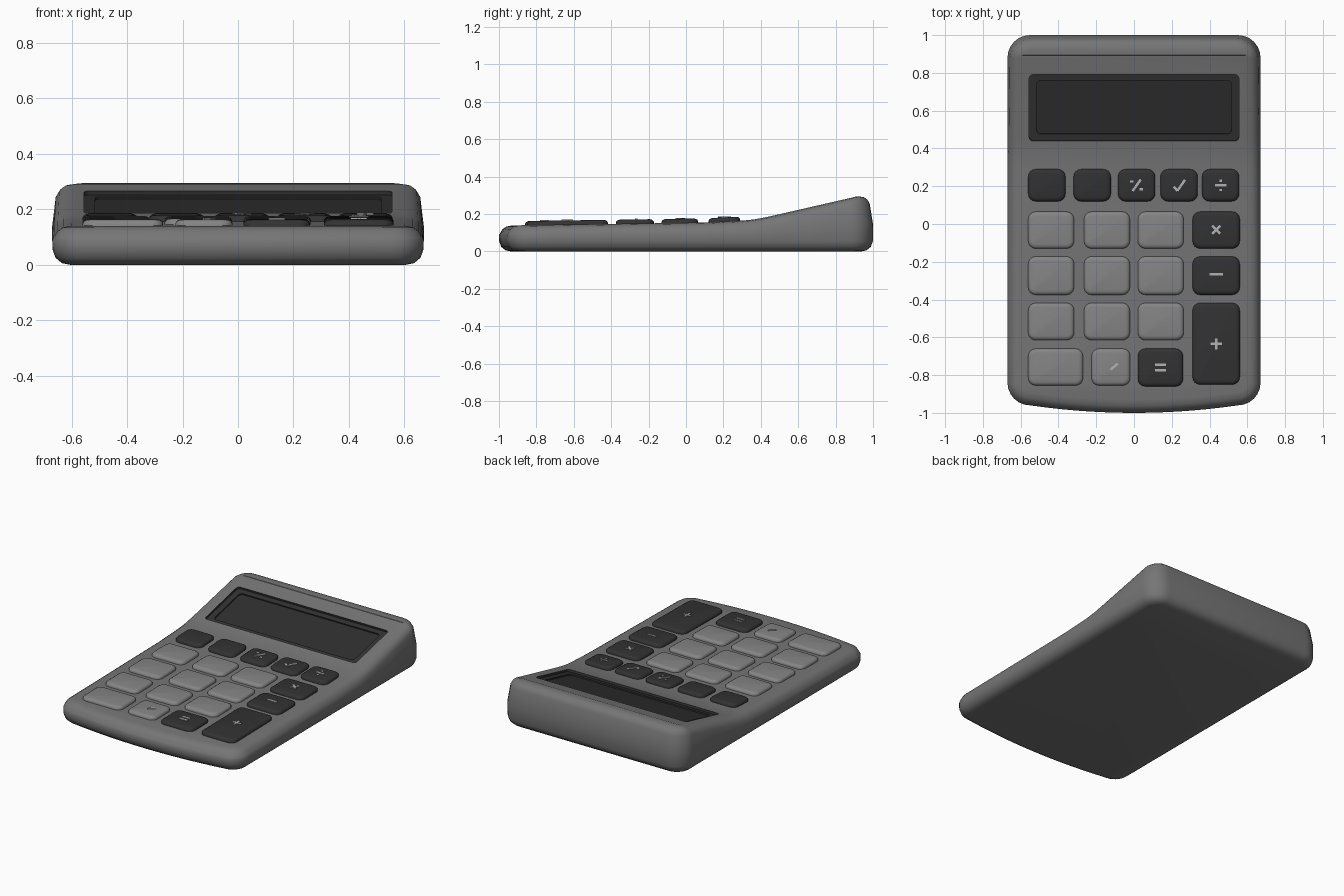
import bpy, bmesh, math
from mathutils import Matrix

if "Cube" in bpy.data.objects:
    bpy.data.objects.remove(bpy.data.objects["Cube"])


def material(name, v):
    m = bpy.data.materials.new(name)
    m.diffuse_color = (v, v, v, 1)
    m.use_nodes = True
    m.node_tree.nodes["Principled BSDF"].inputs["Base Color"].default_value = m.diffuse_color
    return m


BODY = material("body grey", 0.18)
LIGHT = material("light key grey", 0.235)
DARK = material("dark charcoal", 0.032)
SCREEN = material("screen charcoal", 0.028)
MARK = material("pale symbol grey", 0.45)

# side profile of the top face: (y, z)
PROFILE = [(-1, .138), (-.9, .14), (.1, .155), (.3, .165), (.36, .171), (.4, .178),
           (.45, .188), (.9, .291), (.95, .297), (1, .297)]


def height(y):
    y = max(-1, min(1, y))
    for (y0, z0), (y1, z1) in zip(PROFILE, PROFILE[1:]):
        if y <= y1:
            return z0 + (z1 - z0) * (y - y0) / (y1 - y0)
    return PROFILE[-1][1]


def arc(cx, cy, r, a0, steps=6):
    return [(cx + r * math.cos(math.radians(a0 + 90 * i / steps)),
             cy + r * math.sin(math.radians(a0 + 90 * i / steps))) for i in range(steps + 1)]


def rounded_rect(x0, x1, y0, y1, r, d=0):
    q = r - d
    return (arc(x1 - r, y0 + r, q, -90, 4) + arc(x1 - r, y1 - r, q, 0, 4)
            + arc(x0 + r, y1 - r, q, 90, 4) + arc(x0 + r, y0 + r, q, 180, 4))


def loft(name, rings, mat, strip_top=0):
    """Skin stacked rings; strip_top = half-outline count for a curved top face."""
    bm = bmesh.new()
    rows = [[bm.verts.new(p) for p in ring] for ring in rings]
    n = len(rows[0])
    for a, b in zip(rows, rows[1:]):
        for i in range(n):
            bm.faces.new((a[i], a[(i + 1) % n], b[(i + 1) % n], b[i]))
    bm.faces.new(rows[0][::-1])
    t = rows[-1]
    if strip_top:
        bm.faces.new((t[0], t[1], t[n - 1]))
        for i in range(1, strip_top - 1):
            bm.faces.new((t[i], t[i + 1], t[n - i - 1], t[n - i]))
    else:
        bm.faces.new(t)
    bmesh.ops.recalc_face_normals(bm, faces=bm.faces)
    me = bpy.data.meshes.new(name)
    bm.to_mesh(me)
    bm.free()
    me.materials.append(mat)
    ob = bpy.data.objects.new(name, me)
    bpy.context.collection.objects.link(ob)
    return ob


def activate(ob):
    bpy.ops.object.select_all(action='DESELECT')
    ob.select_set(True)
    bpy.context.view_layer.objects.active = ob


def smooth(ob, deg):
    activate(ob)
    bpy.ops.object.shade_smooth_by_angle(angle=math.radians(deg))


# body: rounded outline with a bowed front edge
def half_outline(d):
    r, xc = .12, .55
    pts = [(xc * i / 6, -1 + d + .04 * (i / 6) ** 2) for i in range(6)]
    pts += arc(xc, -.84, r - d, -90)
    pts += [(.67 - d, y) for y in (-.5, .1, .3, .36, .4, .45, .65)]
    return pts + arc(xc, .88, r - d, 0)


def body_ring(d, zfunc, lean=0):
    half = half_outline(d)
    full = half + [(-x, y) for x, y in half[:0:-1]]
    ring = []
    for x, y in full:
        h = height(y)
        k = 1 - lean * (h - .14)
        ring.append((x * k, y * (k if y > .9 else 1), zfunc(h)))
    return ring


body = loft("body", [
    body_ring(.065, lambda h: 0),
    body_ring(.035, lambda h: .006),
    body_ring(.012, lambda h: .025),
    body_ring(.001, lambda h: .055),
    body_ring(0, lambda h: .04 + .35 * h),
    body_ring(.005, lambda h: h - .042, .08),
    body_ring(.018, lambda h: h - .02, .08),
    body_ring(.038, lambda h: h - .006, .08),
    body_ring(.07, lambda h: h, .08),
], BODY, len(half_outline(0)))

# stepped display recess
tilt = Matrix.Translation((0, .615, height(.615))) @ Matrix.Rotation(math.atan(.229), 4, 'X')
for hw, hl, depth, mat in ((.555, .18, .014, DARK), (.515, .145, .022, SCREEN)):
    outline = rounded_rect(-hw, hw, -hl, hl, .02)
    cutter = loft("display_cutter", [[(x, y, z) for x, y in outline] for z in (-depth, .06)], mat)
    cutter.matrix_world = tilt
    cutter.hide_render = True
    mod = body.modifiers.new("display_recess", 'BOOLEAN')
    mod.operation = 'DIFFERENCE'
    mod.solver = 'EXACT'
    mod.material_mode = 'TRANSFER'
    mod.object = cutter
    activate(body)
    bpy.ops.object.modifier_apply(modifier=mod.name)
    bpy.data.objects.remove(cutter)
smooth(body, 35)


# keys
def key(name, x0, x1, y0, y1, mat):
    rings = [[(x, y, height(y) + z) for x, y in rounded_rect(x0, x1, y0, y1, .04, d)]
             for d, z in ((0, -.012), (0, .008), (.004, .015), (.012, .02), (.022, .022))]
    smooth(loft(name, rings, mat), 40)


for i, x in enumerate((-.56, -.32, -.085, .14, .36)):
    key(f"function_key_{i + 1}", x, x + .197, .12, .29, DARK)
for j, (y0, y1) in enumerate(((-.13, .065), (-.375, -.172), (-.615, -.418))):
    for i, x in enumerate((-.56, -.265, .02)):
        key(f"number_key_{j * 3 + i + 1}", x, x + .243, y0, y1, LIGHT)
key("multiply_key", .31, .56, -.13, .065, DARK)
key("minus_key", .31, .56, -.375, -.172, DARK)
key("plus_key", .31, .56, -.85, -.418, DARK)
key("zero_key", -.56, -.27, -.855, -.66, LIGHT)
key("point_key", -.225, -.02, -.855, -.66, LIGHT)
key("equals_key", .02, .26, -.86, -.66, DARK)


# raised operator symbols made of thin bars: (dx, dy, length, angle)
def symbol(name, cx, cy, bars):
    bm = bmesh.new()
    for dx, dy, length, deg in bars:
        z = height(cy + dy) + .023
        m = (Matrix.Translation((cx + dx, cy + dy, z)) @ Matrix.Rotation(math.radians(deg), 4, 'Z')
             @ Matrix.Diagonal((length, .013, .006, 1)))
        bmesh.ops.create_cube(bm, size=1, matrix=m)
    me = bpy.data.meshes.new(name)
    bm.to_mesh(me)
    bm.free()
    me.materials.append(MARK)
    bpy.context.collection.objects.link(bpy.data.objects.new(name, me))


symbol("plus_symbol", .435, -.635, [(0, 0, .06, 0), (0, 0, .06, 90)])
symbol("minus_symbol", .435, -.265, [(0, 0, .07, 0)])
symbol("multiply_symbol", .435, -.03, [(0, 0, .06, 45), (0, 0, .06, -45)])
symbol("equals_symbol", .14, -.76, [(0, .015, .06, 0), (0, -.015, .06, 0)])
symbol("divide_symbol", .459, .205, [(0, 0, .06, 0), (0, .025, .014, 0), (0, -.025, .014, 0)])
symbol("root_symbol", .24, .205, [(.01, 0, .07, 55), (-.02, -.018, .03, -50)])
symbol("percent_symbol", .014, .205, [(0, 0, .075, 55), (-.025, .02, .018, 0), (.025, -.02, .018, 0)])
symbol("point_symbol", -.105, -.755, [(0, 0, .05, 40)])
